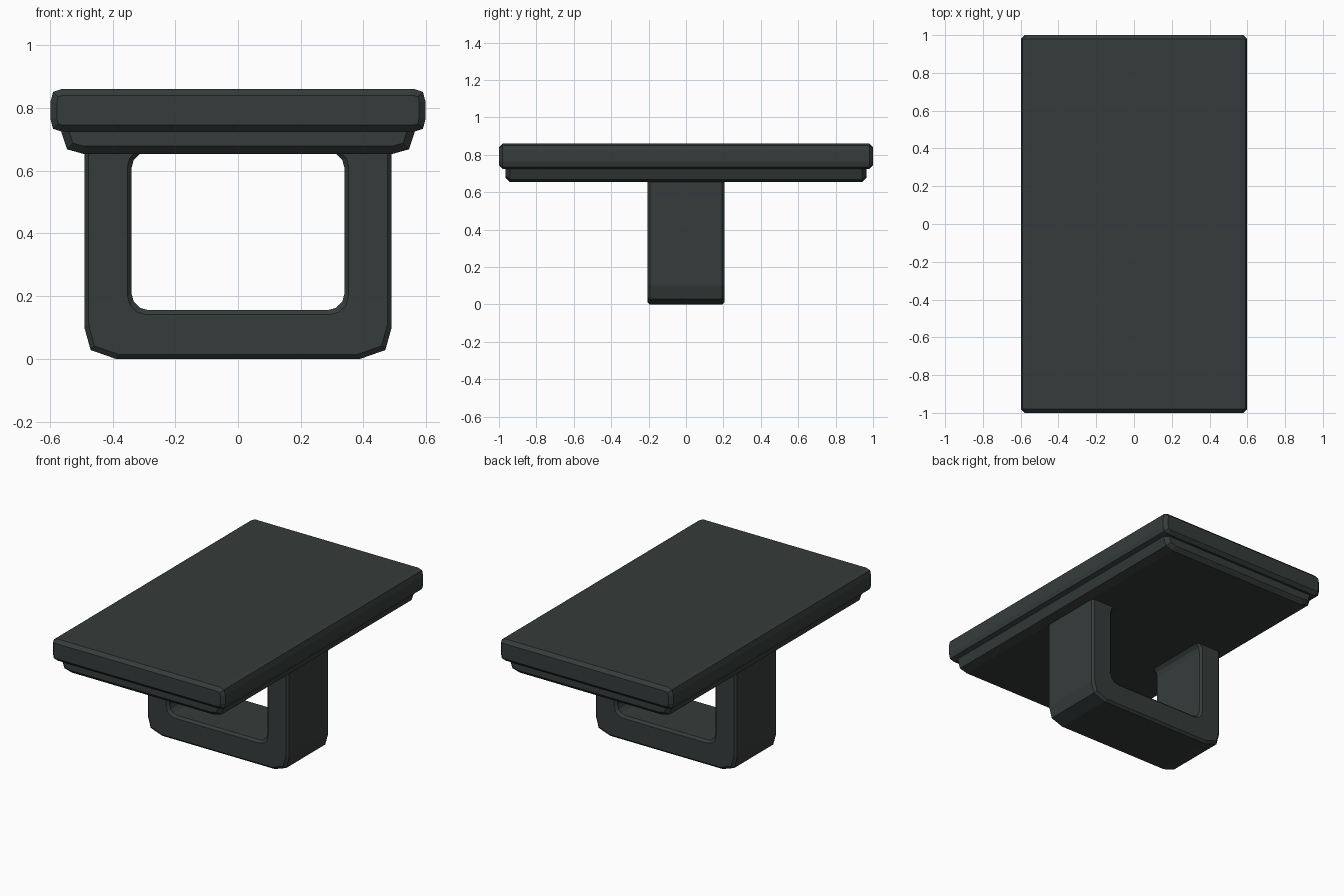
import bpy, bmesh
from math import sin, cos, pi

cube = bpy.data.objects.get("Cube")
if cube:
    bpy.data.objects.remove(cube, do_unlink=True)

COLOUR = (0.036, 0.045, 0.044, 1)
dark_grey = bpy.data.materials.new("dark slate grey")
dark_grey.use_nodes = True
dark_grey.diffuse_color = COLOUR
dark_grey.node_tree.nodes["Principled BSDF"].inputs["Base Color"].default_value = COLOUR


def finish(name, bm, bevel):
    """Turn a bmesh into an object with chamfered sharp edges."""
    bmesh.ops.recalc_face_normals(bm, faces=bm.faces)
    mesh = bpy.data.meshes.new(name)
    bm.to_mesh(mesh)
    bm.free()
    mesh.materials.append(dark_grey)
    obj = bpy.data.objects.new(name, mesh)
    bpy.context.collection.objects.link(obj)
    mod = obj.modifiers.new("chamfer", 'BEVEL')
    mod.width = bevel
    mod.segments = 1
    mod.limit_method = 'ANGLE'
    mod.angle_limit = pi / 3
    return obj


def plate(name, half_profile, half_length, bevel):
    """Extrude a left-right symmetric section along y."""
    section = half_profile + [(-x, z) for x, z in reversed(half_profile)]
    bm = bmesh.new()
    face = bm.faces.new([bm.verts.new((x, -half_length, z)) for x, z in section])
    new = bmesh.ops.extrude_face_region(bm, geom=[face])["geom"]
    bmesh.ops.translate(bm, vec=(0, 2 * half_length, 0),
                        verts=[g for g in new if isinstance(g, bmesh.types.BMVert)])
    return finish(name, bm, bevel)


# Top slab with rounded long edges
plate("top_slab", [(0.564, 0.725), (0.59, 0.734), (0.598, 0.765), (0.598, 0.82),
                   (0.59, 0.851), (0.564, 0.86)], 1.0, 0.02)

# Narrower plate beneath the slab
plate("under_plate", [(0.494, 0.654), (0.545, 0.668), (0.563, 0.722),
                      (0.563, 0.75)], 0.965, 0.03)

# Loop bracket: matching outer and inner outlines, right half then mirrored
outer = [(0.39, 0), (0.43, 0.014), (0.47, 0.028), (0.49, 0.1),
         (0.49, 0.67), (0.49, 0.7), (0.46, 0.7), (0.42, 0.7)]
R, HOLE_X, HOLE_LOW, HOLE_HIGH = 0.055, 0.34, 0.155, 0.662
inner = []
for start, cz in ((-pi / 2, HOLE_LOW + R), (0, HOLE_HIGH - R)):
    for i in range(4):
        a = start + i * pi / 6
        inner.append((HOLE_X - R + R * cos(a), cz + R * sin(a)))


def mirrored(points):
    return points + [(-x, z) for x, z in reversed(points)]


DEPTH = 0.207
bm = bmesh.new()
rings = [[bm.verts.new((x, y, z)) for x, z in mirrored(points)]
         for points, y in ((outer, -DEPTH), (inner, -DEPTH),
                           (inner, DEPTH), (outer, DEPTH))]
for r in range(4):
    a, b = rings[r], rings[(r + 1) % 4]
    for i in range(len(a)):
        j = (i + 1) % len(a)
        bm.faces.new((a[i], a[j], b[j], b[i]))
finish("loop_bracket", bm, 0.014)
